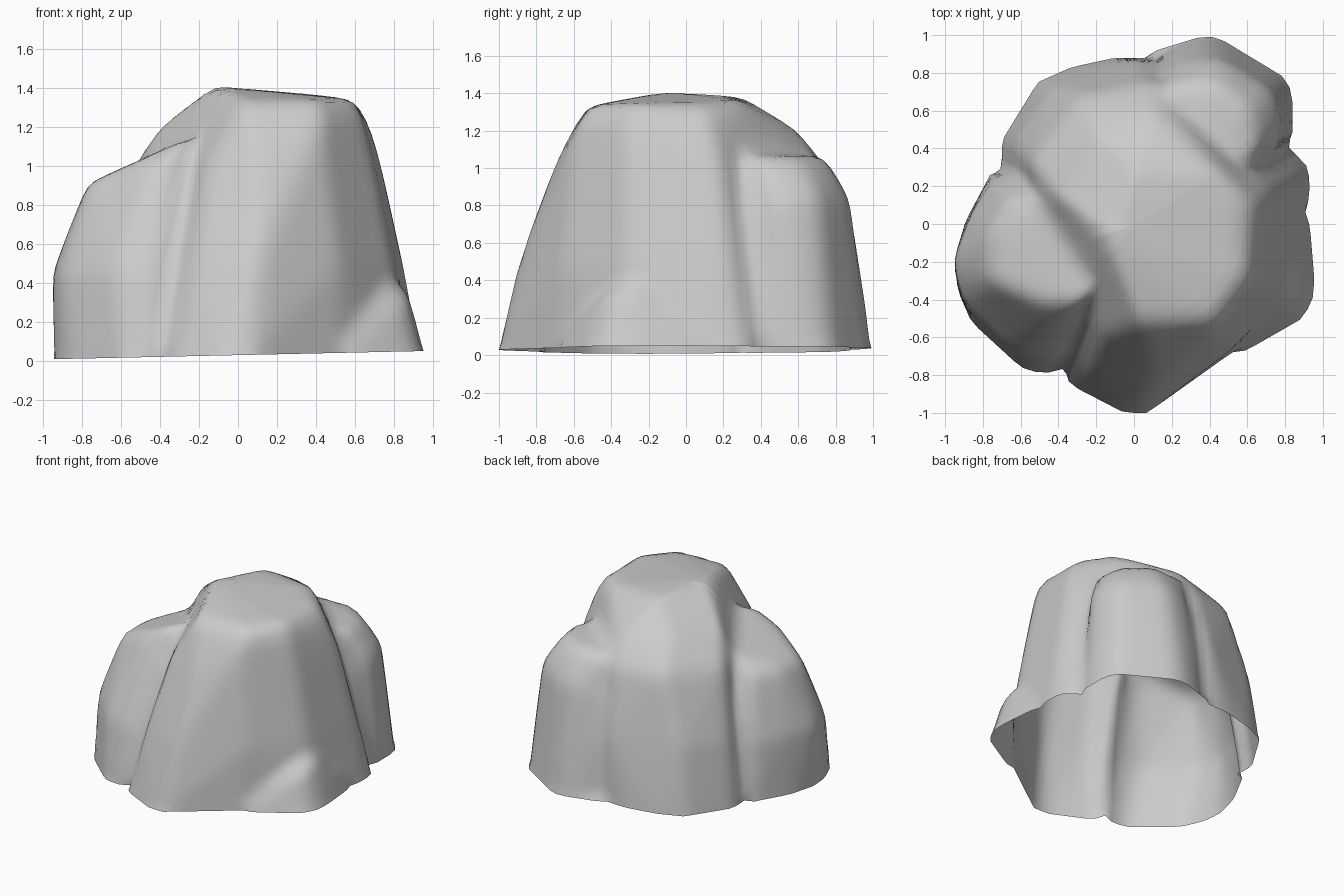
import bpy, bmesh, math
from mathutils import Vector
from mathutils.bvhtree import BVHTree


def lobe(levels, extra):
    """Convex boulder through contours {z: [(x, y)..]} plus loose points."""
    bm = bmesh.new()
    for z, ring in levels.items():
        for x, y in ring:
            bm.verts.new((x, y, z))
            if z == 0.03:                      # carry the walls below the rim
                bm.verts.new((x, y, -0.1))
    for p in extra:
        bm.verts.new(p)
    hull = bmesh.ops.convex_hull(bm, input=bm.verts[:])
    tree = BVHTree.FromBMesh(bm)
    bm.free()
    return tree


# main tower
core = lobe({
    0.03: [(0.07, -1), (-0.05, -1), (-0.34, -0.85), (0.52, -0.68), (0.8, -0.38),
           (0.93, 0.15), (0.935, 0.23), (0.91, 0.33), (0.07, 0.88), (-0.1, 0.88),
           (-0.33, 0.83), (-0.51, 0.75), (-0.7, 0.44), (-0.7, 0.3)],
    0.5: [(0.08, -0.9), (-0.24, -0.77), (0.52, -0.66), (0.8, -0.3), (0.85, 0.22),
          (0.05, 0.87), (-0.45, 0.72), (-0.65, 0.4)],
    1.0: [(0.1, -0.71), (-0.15, -0.6), (0.45, -0.6), (0.7, -0.28), (0.74, 0.18),
          (0.1, 0.76), (-0.28, 0.68), (-0.54, 0.32), (-0.5, 0.12)],
    1.2: [(0.08, -0.61), (0.42, -0.59), (0.65, -0.3), (0.68, 0.12), (0.1, 0.6),
          (-0.22, 0.5), (-0.4, 0.15)]},
    [(-0.14, -0.1, 1.41), (0.03, -0.53, 1.33), (0.45, -0.52, 1.33),
     (0.6, -0.3, 1.34), (0.61, 0.1, 1.33), (0.45, 0.28, 1.36), (0.02, 0.3, 1.38)])

# left shoulder with its sloping ledge
left = lobe({
    0.03: [(-0.4, -0.79), (-0.56, -0.78), (-0.62, -0.74), (-0.86, -0.52),
           (-0.93, -0.36), (-0.945, -0.2), (-0.89, 0.02), (-0.74, 0.3)],
    0.45: [(-0.96, -0.2), (-0.91, -0.4), (-0.63, -0.68), (-0.42, -0.72),
           (-0.87, 0.04), (-0.72, 0.28)],
    0.91: [(-0.77, -0.3), (-0.77, -0.05), (-0.65, 0.15), (-0.45, -0.52)]},
    [(-0.5, -0.42, 1.03), (-0.26, -0.42, 1.14), (-0.42, 0.12, 1.05),
     (0, 0, -0.1), (0, 0, 1.1)])

# back right shoulder
back = lobe({
    0.03: [(0.12, 0.92), (0.38, 1), (0.46, 0.98), (0.81, 0.77), (0.84, 0.68),
           (0.84, 0.43)],
    0.84: [(0.25, 0.85), (0.45, 0.88), (0.75, 0.7), (0.79, 0.42)],
    1.06: [(0.17, 0.73), (0.45, 0.74), (0.62, 0.6), (0.66, 0.33)]},
    [(0, 0, -0.1), (0.2, 0.2, 1.1)])

# low foot at the front right
foot = lobe({
    0.03: [(0.89, 0.1), (0.935, 0), (0.96, -0.3), (0.95, -0.4), (0.9, -0.5),
           (0.6, -0.67), (0.54, -0.69)]},
    [(0.78, -0.3, 0.42), (0.87, -0.27, 0.37), (0.85, -0.42, 0.34),
     (0.62, -0.62, 0.16), (0.9, -0.08, 0.2), (0.4, 0, -0.1), (0.4, 0, 0.4)])

# one open-bottomed skin wrapped over all the lobes
COLS, ROWS = 96, 34
TILT = 0.022
origin = Vector((0, 0, 0.028))


def outer_point(d):
    hits = [t.ray_cast(origin + d * 5, -d)[0] for t in (core, left, back, foot)]
    return max((h for h in hits if h), key=lambda h: (h - origin).length)


bm = bmesh.new()
rings = []
for r in range(ROWS):
    el = math.pi / 2 * r / ROWS
    ring = []
    for c in range(COLS):
        a = 2 * math.pi * c / COLS
        d = Vector((math.cos(a) * math.cos(el), math.sin(a) * math.cos(el),
                    math.sin(el) + TILT * math.cos(a) * math.cos(el)))
        ring.append(bm.verts.new(outer_point(d.normalized())))
    rings.append(ring)
for lo, hi in zip(rings, rings[1:]):
    for c in range(COLS):
        n = (c + 1) % COLS
        bm.faces.new((lo[c], lo[n], hi[n], hi[c]))
pole = bm.verts.new(outer_point(Vector((0, 0, 1))))
for c in range(COLS):
    bm.faces.new((rings[-1][c], rings[-1][(c + 1) % COLS], pole))

# soften the creases, keeping the bottom rim
inner = [v for v in bm.verts if not v.is_boundary]
for _ in range(2):
    bmesh.ops.smooth_vert(bm, verts=inner, factor=0.5,
                          use_axis_x=True, use_axis_y=True, use_axis_z=True)
for f in bm.faces:
    f.smooth = True

mesh = bpy.data.meshes.new("boulder")
bm.to_mesh(mesh)
bm.free()
boulder = bpy.data.objects.new("boulder", mesh)
bpy.context.collection.objects.link(boulder)
